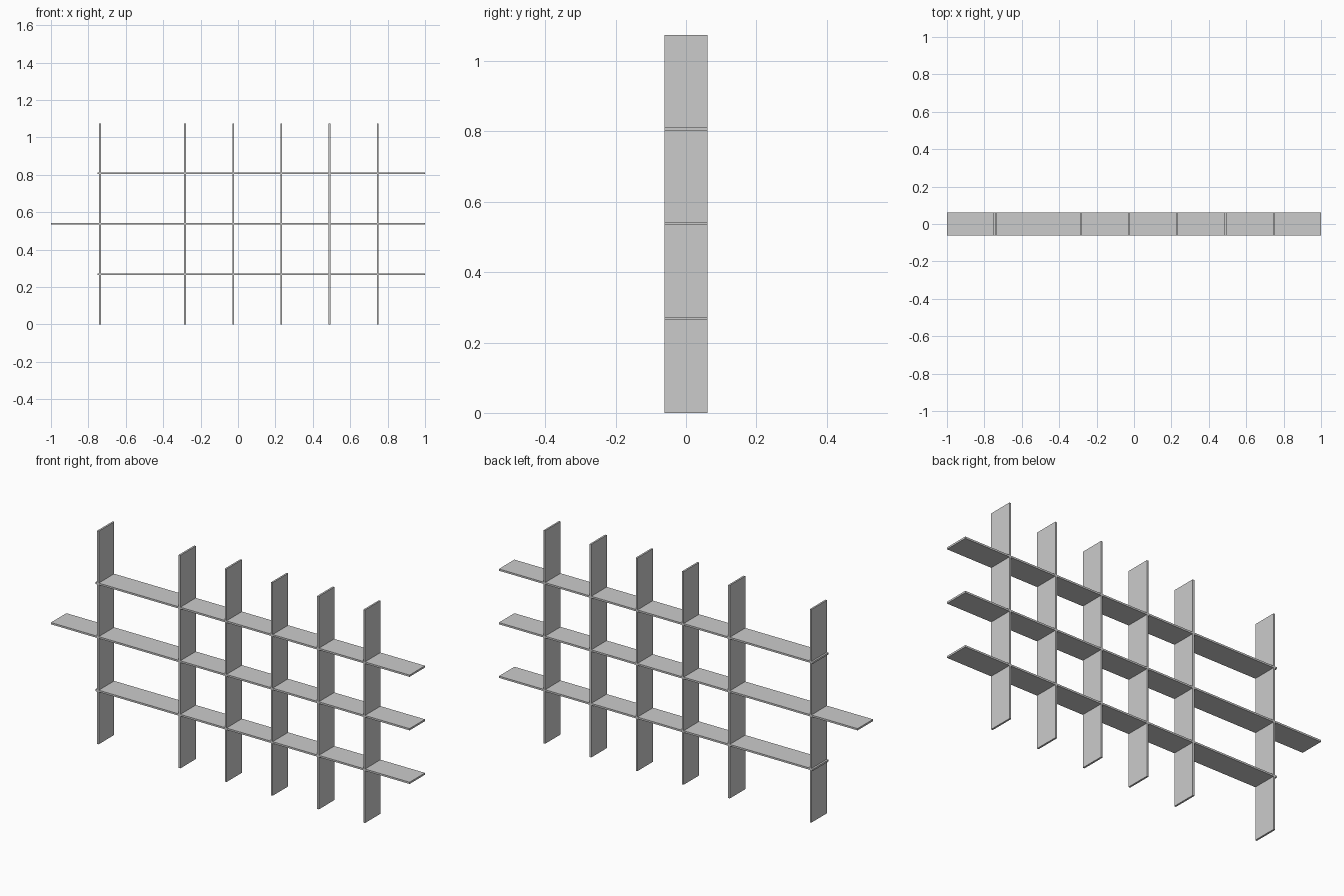
import bpy

if "Cube" in bpy.data.objects:
    bpy.data.objects.remove(bpy.data.objects["Cube"])

DEPTH = 0.123    # front-to-back size of every board
THICK = 0.009    # board thickness
HEIGHT = 1.074   # overall height


def board(name, x0, x1, z0, z1):
    """Flat-faced box spanning the given x and z ranges, centred on y = 0."""
    bpy.ops.mesh.primitive_cube_add(size=1, location=((x0 + x1) / 2, 0, (z0 + z1) / 2))
    ob = bpy.context.object
    ob.name = name
    ob.scale = (x1 - x0, DEPTH, z1 - z0)
    bpy.ops.object.transform_apply(location=False, rotation=False, scale=True)
    return ob


# upright dividers: one set apart on the left, five evenly spaced
upright_x = [-0.738] + [-0.283 + 0.2575 * i for i in range(5)]
for i, x in enumerate(upright_x):
    board(f"upright_{i + 1}", x - THICK / 2, x + THICK / 2, 0, HEIGHT)

# horizontal shelves: the middle one reaches further left
for i, left in enumerate([-0.752, -1.0, -0.752]):
    z = 0.268 + 0.27 * i
    board(f"shelf_{i + 1}", left, 1.0, z - THICK / 2, z + THICK / 2)
